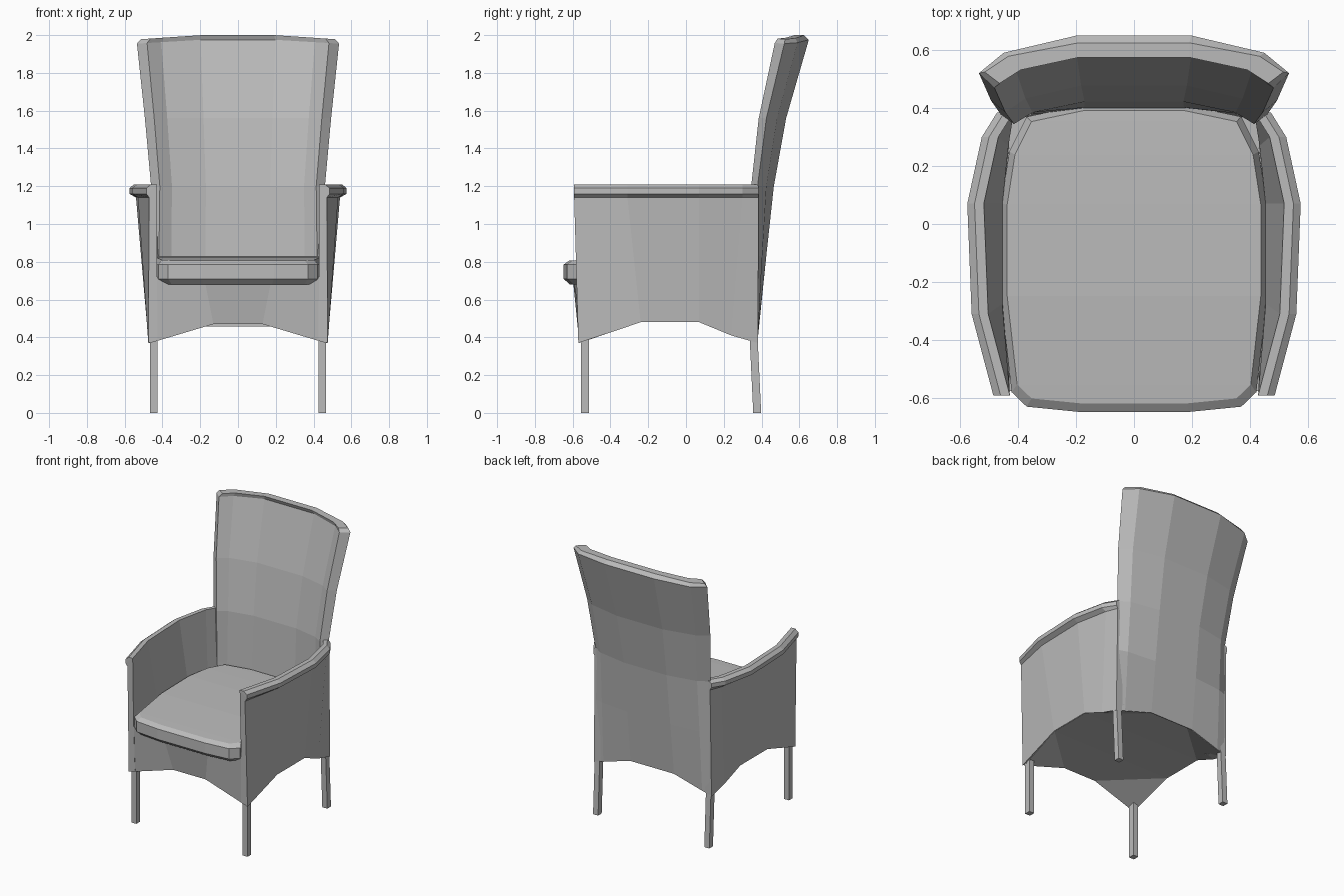
import bpy
import bmesh
from mathutils import Vector

cube = bpy.data.objects.get("Cube")
if cube:
    bpy.data.objects.remove(cube, do_unlink=True)

GREY = (0.5, 0.5, 0.5, 1)
upholstery = bpy.data.materials.new("plain grey")
upholstery.use_nodes = True
upholstery.diffuse_color = GREY
upholstery.node_tree.nodes["Principled BSDF"].inputs["Base Color"].default_value = GREY


def loft(name, rings, mirror=False):
    """Bridge closed rings of points and close both ends with cross strips."""
    bm = bmesh.new()
    loops = [[bm.verts.new(p) for p in ring] for ring in rings]
    count = len(loops[0])
    for low, high in zip(loops, loops[1:]):
        for i in range(count):
            j = (i + 1) % count
            bm.faces.new((low[i], low[j], high[j], high[i]))
    for loop in (loops[0], loops[-1]):
        for i in range(count // 2 - 1):
            bm.faces.new((loop[i], loop[i + 1], loop[-2 - i], loop[-1 - i]))
    bmesh.ops.remove_doubles(bm, verts=bm.verts, dist=0.0005)
    bmesh.ops.recalc_face_normals(bm, faces=bm.faces)
    mesh = bpy.data.meshes.new(name)
    bm.to_mesh(mesh)
    bm.free()
    mesh.materials.append(upholstery)
    obj = bpy.data.objects.new(name, mesh)
    bpy.context.collection.objects.link(obj)
    if mirror:
        obj.modifiers.new("Mirror", "MIRROR").use_axis[0] = True
    return obj


def both_sides(half):
    """Complete a half outline with its mirror image."""
    return half + [(-x, y, z) for x, y, z in reversed(half)]


# Backrest: curved shell, each level set by half width, rear y and wing tip y
BOW = [(0.37, 0), (0.84, 0.33), (1, 0.72), (0.9, 1), (0.76, 0.67), (0.37, 0.36)]


def back_ring(width, rear, tip, height):
    half = [(width * u, rear + (tip - rear) * v, height(width * u)) for u, v in BOW]
    ring = both_sides(half)
    return ring[3:] + ring[:3]


def arch(x):
    return 0.47 - 0.1 * max(0, abs(x) - 0.13) / 0.34


def level(z, droop=0):
    return lambda x: z - droop * max(0, abs(x) - 0.2)


loft("backrest", [
    back_ring(0.47, 0.385, 0.37, arch),
    back_ring(0.465, 0.425, 0.36, level(0.83)),
    back_ring(0.46, 0.465, 0.345, level(1.2)),
    back_ring(0.493, 0.53, 0.385, level(1.56)),
    back_ring(0.535, 0.65, 0.47, level(1.975, 0.06)),
    back_ring(0.515, 0.625, 0.485, level(2, 0.07)),
])

# Armrests: bowed side panels with an overhanging rim
# Each station: rim x, rim y, overhang, foot x, foot y, foot z
STATIONS = [
    (0.485, -0.592, 0.015, 0.475, -0.57, 0.37),
    (0.56, -0.31, 0.03, 0.483, -0.24, 0.48),
    (0.575, 0.07, 0.035, 0.483, 0.07, 0.48),
    (0.525, 0.3, 0.03, 0.476, 0.24, 0.41),
    (0.472, 0.385, 0.01, 0.47, 0.38, 0.37),
]


def arm_section(rim, y, lip, foot, foot_y, foot_z):
    inner = rim - 0.057
    top = [(rim - lip, 1.14), (rim, 1.16), (rim, 1.19), (rim - 0.025, 1.21), (inner, 1.21)]
    points = [(foot, foot_y, foot_z)] + [(x, y, z) for x, z in top]
    points.append((foot - 0.025 - (0.485 - foot) * 2, (y + foot_y) / 2, 0.8))
    points.append((foot - 0.05, foot_y, foot_z + 0.02))
    return points


loft("armrest", [arm_section(*s) for s in STATIONS], mirror=True)

# Seat base: body with arched lower edges and a shallow octagonal underside
lower = both_sides([
    (0.13, -0.555, 0.47), (0.465, -0.565, 0.37), (0.478, -0.24, 0.48),
    (0.478, 0.07, 0.48), (0.465, 0.375, 0.37), (0.13, 0.38, 0.47),
])
upper = both_sides([
    (0.18, -0.6, 0.72), (0.44, -0.575, 0.72), (0.47, -0.24, 0.72),
    (0.47, 0.07, 0.72), (0.44, 0.36, 0.72), (0.15, 0.4, 0.72),
])
underside = list(lower)
for i in (1, 4, 7, 10):
    underside[i] = tuple((Vector(lower[i - 1]) + Vector(lower[i + 1])) / 2)
loft("seat_base", [underside, lower, upper])

# Seat cushion: bevelled slab with a slightly crowned top
CUSHION = [(0.19, -0.648), (0.37, -0.63), (0.422, -0.58), (0.458, -0.26),
           (0.458, 0.07), (0.43, 0.25), (0.37, 0.37), (0.18, 0.41)]


def cushion_ring(scale, z, crown=0):
    return both_sides([(x * scale, y * scale, z + crown * (1 - (y - 0.05) ** 2 * 2))
                       for x, y in CUSHION])


loft("seat_cushion", [
    cushion_ring(0.95, 0.68), cushion_ring(1, 0.71),
    cushion_ring(1, 0.785), cushion_ring(0.955, 0.805, 0.025),
])


# Legs: square posts, the rear pair splayed slightly backwards
def leg(name, foot_y, top_y, top_z):
    def square(y, z):
        return [(0.445 + a * 0.02, y + b * 0.021, z)
                for a, b in ((-1, -1), (1, -1), (1, 1), (-1, 1))]
    loft(name, [square(foot_y, 0), square(top_y, top_z)], mirror=True)


leg("front_leg", -0.534, -0.534, 0.42)
leg("rear_leg", 0.377, 0.358, 0.4)
